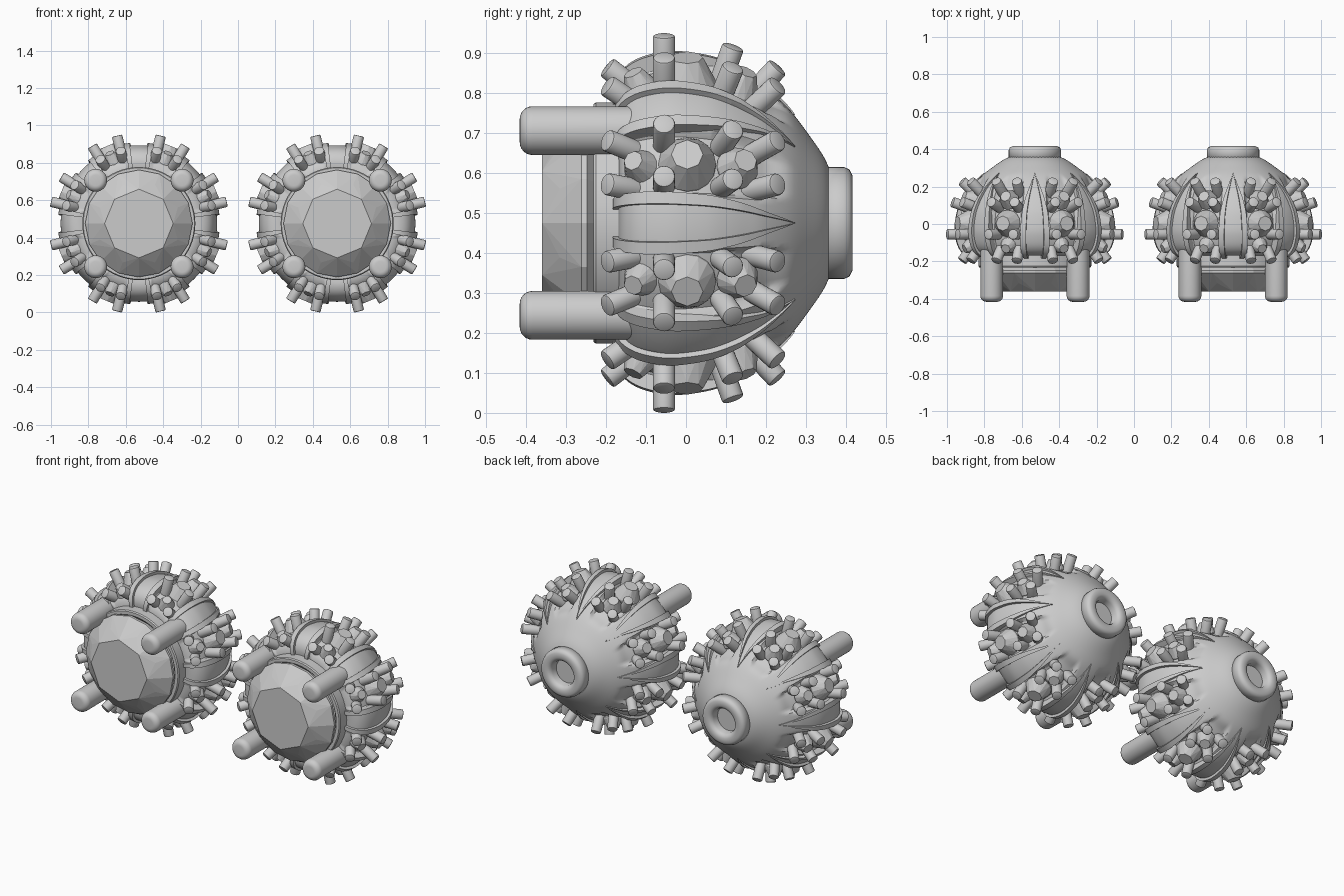
import bpy, bmesh, math
from mathutils import Vector, Matrix

if "Cube" in bpy.data.objects:
    bpy.data.objects.remove(bpy.data.objects["Cube"])

CX, CZ = 0.53, 0.475          # centre of each ear stud, axis runs along y
RIBS = 8

def finish(bm, name, smooth=True, angle=35):
    """Create the part for one stud and a copy for the other."""
    bmesh.ops.recalc_face_normals(bm, faces=bm.faces)
    me = bpy.data.meshes.new(name)
    bm.to_mesh(me)
    bm.free()
    if smooth:
        me.shade_smooth()
        me.set_sharp_from_angle(angle=math.radians(angle))
    else:
        me.shade_flat()
    for side, x in (("right", CX), ("left", -CX)):
        ob = bpy.data.objects.new(f"{name}_{side}", me)
        ob.location = (x, 0, CZ)
        bpy.context.collection.objects.link(ob)

def grid(bm, rows, close_u=False, close_v=False):
    """Skin a list of point rows with quads."""
    vs = [[bm.verts.new(p) for p in row] for row in rows]
    n, m = len(vs), len(vs[0])
    for i in range(n if close_v else n - 1):
        for j in range(m if close_u else m - 1):
            a, b = vs[i], vs[(i + 1) % n]
            k = (j + 1) % m
            bm.faces.new((a[j], a[k], b[k], b[j]))
    return vs

def frame(p, d):
    return Matrix.Translation(p) @ Vector(d).to_track_quat('Z', 'Y').to_matrix().to_4x4()

def lathe(bm, prof, mat, n=24, closed=False):
    """Revolve (radius, height) points about the local z of mat."""
    rows = [[mat @ Vector((r * math.cos(2 * math.pi * j / n), r * math.sin(2 * math.pi * j / n), h))
             for j in range(n)] for r, h in prof]
    vs = grid(bm, rows, True, closed)
    if not closed:
        bm.faces.new(vs[0])
        bm.faces.new(vs[-1])

def peg(bm, p, q, r, b, n, steps=4):
    """Round-edged pin from p to q."""
    L = (q - p).length
    prof = [(r, 0)] + [(r - b + b * math.cos(t), L - b + b * math.sin(t))
                       for t in (math.pi / 2 * k / steps for k in range(steps + 1))]
    lathe(bm, prof, frame(p, q - p), n)

def gem(bm, mat, R, h, depth, table, n=8):
    """Faceted stone as the hull of table, crown, girdle and pavilion rings."""
    rings = [(table * R, h, n, 0), (R * (0.35 + 0.65 * table + 0.02), h * 0.55, n, .5),
             (R, 0, 2 * n, 0), (R, -h * 0.15, 2 * n, 0), (R * 0.3, -depth, n, 0)]
    vs = [bm.verts.new(mat @ Vector((r * math.cos(2 * math.pi * (j + o) / k),
                                     r * math.sin(2 * math.pi * (j + o) / k), z)))
          for r, z, k, o in rings for j in range(k)]
    out = bmesh.ops.convex_hull(bm, input=vs)
    junk = [v for v in out["geom_interior"] if isinstance(v, bmesh.types.BMVert)]
    if junk:
        bmesh.ops.delete(bm, geom=junk, context='VERTS')

def polar(y, r, a):
    return Vector((r * math.cos(a), y, r * math.sin(a)))

def sstep(t):
    t = max(0.0, min(1.0, t))
    return t * t * (3 - 2 * t)

def spline(pts, k=5):
    """Catmull-Rom resampling of a 2D profile."""
    P = [Vector(p) for p in pts]
    P = [2 * P[0] - P[1]] + P + [2 * P[-1] - P[-2]]
    out = []
    for i in range(1, len(P) - 2):
        a, b, c, d = P[i - 1:i + 3]
        for j in range(k):
            t = j / k
            out.append(0.5 * (2 * b + (c - a) * t + (2 * a - 5 * b + 4 * c - d) * t * t
                              + (3 * b - a - 3 * c + d) * t ** 3))
    return out + [P[-2]]

# domed body (y, radius), recessed between the ribs
profile = spline([(-.165, .28), (-.168, .33), (-.153, .37), (-.12, .398), (-.07, .414), (-.02, .418),
                  (.05, .408), (.1, .392), (.15, .368), (.2, .337), (.26, .282), (.31, .217),
                  (.345, .165), (.365, .12)])
N = 192
rows = []
for y, r in profile:
    row = []
    for j in range(N):
        a = 2 * math.pi * j / N
        step = 2 * math.pi / RIBS
        d = abs((a + step / 2) % step - step / 2) * r
        row.append(polar(y, r - .03 * sstep((d - .06) / .02) * sstep((.27 - y) / .08), a))
    rows.append(row)
bm = bmesh.new()
vs = grid(bm, rows, True)
bm.faces.new(vs[0])
finish(bm, "domed_body")

# raised pointed-arch rims on the body
path = [p for p in profile if p[0] < .275]
bm = bmesh.new()
for i in range(RIBS):
    for s in (-1, 1):
        rows = []
        for k, p in enumerate(path):
            u = k / (len(path) - 1)
            w = .65 + .35 * math.sin(math.pi / 2 * u / .4) if u < .4 else 1 - ((u - .4) / .6) ** 1.9
            tan = path[min(k + 1, len(path) - 1)] - path[max(k - 1, 0)]
            nor = Vector((-tan[1], tan[0])).normalized()
            h = .003 + .012 * min(1, (1 - u) * 4)
            row = []
            for half, off in ((.077, -.045), (.077, h), (.047, h), (.047, -.02)):
                y, r = p + nor * off
                row.append(polar(y, r, i * 2 * math.pi / RIBS + s * max(w, .01) * half / p[1]))
            rows.append(row)
        grid(bm, rows, True)
finish(bm, "arched_rims")

# collar holding the main stone
AX = frame(Vector((0, 0, 0)), (0, -1, 0))
bm = bmesh.new()
lathe(bm, [(.25, .10), (.302, .10), (.302, .225), (.297, .232), (.278, .232), (.25, .2)], AX, 64, True)
finish(bm, "stone_collar")

# main faceted stone
bm = bmesh.new()
gem(bm, frame(Vector((0, -.262, 0)), (0, -1, 0)), .287, .098, .15, .64)
finish(bm, "main_stone", False)

# four large prongs
bm = bmesh.new()
for sx in (-1, 1):
    for sz in (-1, 1):
        peg(bm, Vector((sx * .231, -.10, sz * .231)), Vector((sx * .231, -.416, sz * .231)), .061, .032, 32, 6)
finish(bm, "main_prongs")

# clusters of small stones and small prongs
stones = [(-.112, .362, .046, .05, -.45), (.003, .385, .072, .063, 0), (.13, .362, .054, .052, .4)]
pins = [(-.12, .34, -.198, .402), (-.055, .37, -.055, .484), (.085, .36, .118, .455), (.155, .32, .23, .402)]
gems, pegs = bmesh.new(), bmesh.new()
for i in range(RIBS):
    a = (i + .5) * 2 * math.pi / RIBS
    for y, r, R, h, tilt in stones:
        gem(gems, frame(polar(y, r, a), polar(tilt, 1, a)), R, h, .03, .55)
    for y0, r0, y1, r1 in pins:
        for s in (-1, 1):
            b = a + s * math.radians(8.5)
            peg(pegs, polar(y0, r0, b), polar(y1, r1, b), .028, .006, 20, 2)
finish(gems, "small_stones", False)
finish(pegs, "small_prongs")

# rounded ring with a shallow socket at the back
bm = bmesh.new()
lathe(bm, [(.12, .34), (.14, .357), (.14, .395), (.134, .409), (.12, .416), (.095, .416),
           (.08, .409), (.072, .395), (.07, .36)], frame(Vector((0, 0, 0)), (0, 1, 0)), 48)
finish(bm, "back_ring", True, 50)
